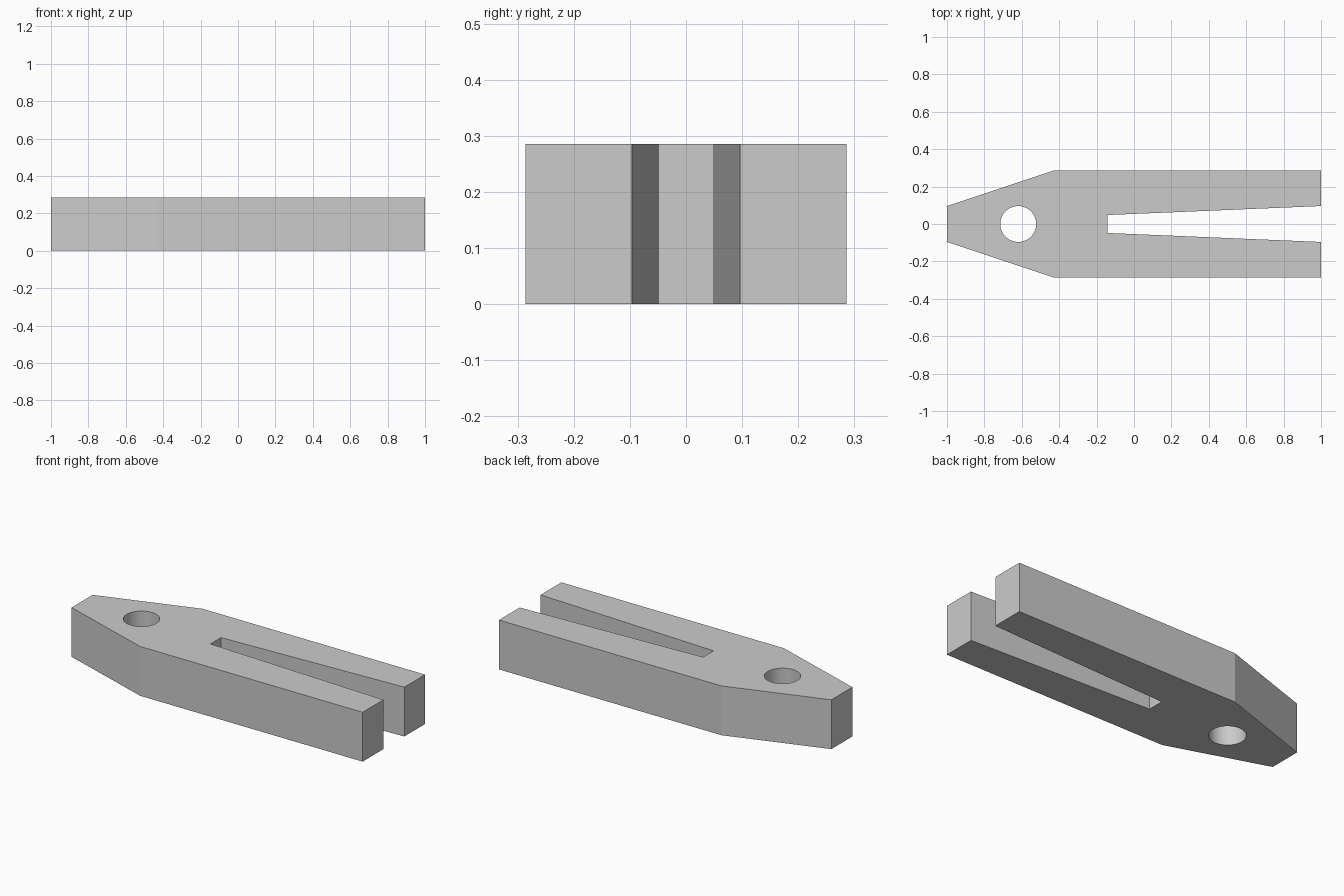
import bpy
import bmesh
import math

cube = bpy.data.objects.get("Cube")
if cube:
    bpy.data.objects.remove(cube, do_unlink=True)

HEIGHT = 0.286

# Plain grey finish
grey = bpy.data.materials.new("plain grey")
grey.use_nodes = True
colour = (0.6, 0.6, 0.6, 1)
grey.diffuse_color = colour
grey.node_tree.nodes["Principled BSDF"].inputs["Base Color"].default_value = colour


def prism(name, outline, bottom, top):
    """Extrude a flat outline upwards into a solid object."""
    bm = bmesh.new()
    face = bm.faces.new([bm.verts.new((x, y, bottom)) for x, y in outline])
    raised = bmesh.ops.extrude_face_region(bm, geom=[face])["geom"]
    verts = [v for v in raised if isinstance(v, bmesh.types.BMVert)]
    bmesh.ops.translate(bm, verts=verts, vec=(0, 0, top - bottom))
    bmesh.ops.recalc_face_normals(bm, faces=bm.faces)
    mesh = bpy.data.meshes.new(name)
    bm.to_mesh(mesh)
    bm.free()
    mesh.materials.append(grey)
    obj = bpy.data.objects.new(name, mesh)
    bpy.context.collection.objects.link(obj)
    return obj


# Forked clamp body: half outline from the nose to the slot, mirrored in y
half = [(-1, 0.096), (-0.428, 0.286), (1, 0.286), (1, 0.096), (-0.143, 0.048)]
body = prism("clamp_body", half + [(x, -y) for x, y in reversed(half)], 0, HEIGHT)

# Round bolt hole through the tapered nose
SIDES = 64
circle = [(-0.619 + 0.096 * math.cos(math.tau * i / SIDES),
           0.096 * math.sin(math.tau * i / SIDES)) for i in range(SIDES)]
cutter = prism("bolt_hole_cutter", circle, -0.1, HEIGHT + 0.1)
cutter.hide_render = True

bpy.ops.object.select_all(action="DESELECT")
body.select_set(True)
bpy.context.view_layer.objects.active = body
cut = body.modifiers.new("bolt hole", "BOOLEAN")
cut.operation = "DIFFERENCE"
cut.solver = "EXACT"
cut.object = cutter
bpy.ops.object.modifier_apply(modifier=cut.name)
bpy.data.objects.remove(cutter, do_unlink=True)

# Smooth hole wall with crisp body edges
bpy.ops.object.shade_smooth_by_angle(angle=math.radians(10))
